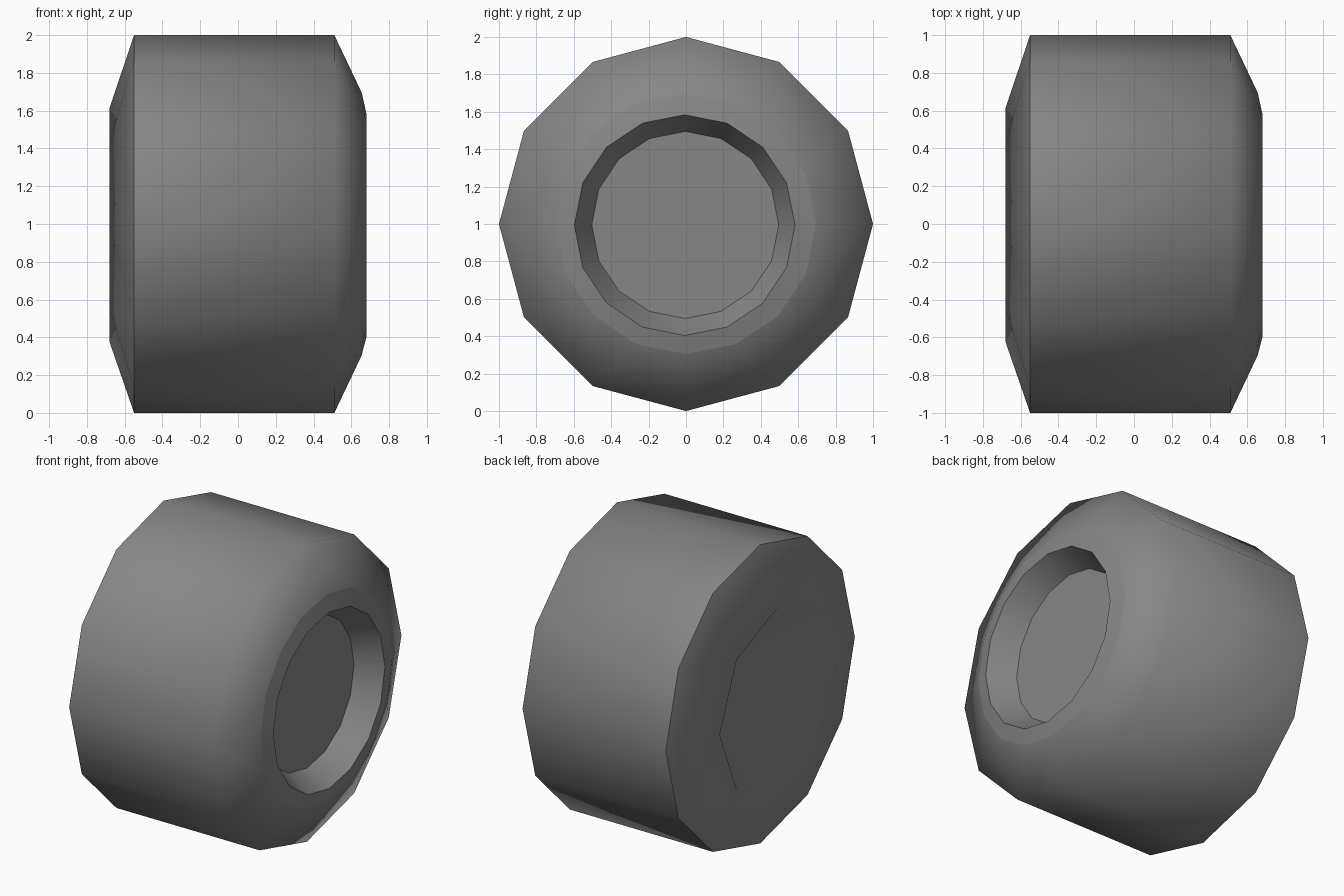
import bpy, bmesh, math

if "Cube" in bpy.data.objects:
    bpy.data.objects.remove(bpy.data.objects["Cube"])

# Wheel profile along the x axle: (x, radius, sides, hard edge, y shift, z shift)
RINGS = [
    (-0.68, 0.62, 8, False, -0.005, -0.005),  # inner hub rim
    (-0.55, 1.00, 12, True, 0, 0),            # inner shoulder
    (0.51, 1.00, 12, False, 0, 0),            # outer shoulder
    (0.655, 0.695, 16, True, 0, 0),           # sidewall end
    (0.68, 0.59, 16, True, -0.007, -0.006),   # rim lip
    (0.512, 0.50, 16, True, -0.004, -0.005),  # recessed hub floor
]
HUB_APEX_X = -0.13

rubber = bpy.data.materials.new("dark grey rubber")
rubber.diffuse_color = (0.24, 0.24, 0.24, 1)
rubber.use_nodes = True
rubber.node_tree.nodes["Principled BSDF"].inputs["Base Color"].default_value = rubber.diffuse_color

bm = bmesh.new()


def add_ring(x, r, n, dy, dz):
    return [bm.verts.new((x, dy + r * math.sin(2 * math.pi * i / n),
                          1 + dz + r * math.cos(2 * math.pi * i / n))) for i in range(n)]


def bridge(a, b):
    """Join two rings, using triangles where the side counts differ."""
    i = j = 0
    na, nb = len(a), len(b)
    while i < na or j < nb:
        va, vb = a[i % na], b[j % nb]
        if na == nb:
            bm.faces.new((va, a[(i + 1) % na], b[(j + 1) % nb], vb))
            i, j = i + 1, j + 1
        elif j >= nb or (i < na and (i + 1) / na <= (j + 1) / nb):
            bm.faces.new((va, a[(i + 1) % na], vb))
            i += 1
        else:
            bm.faces.new((va, b[(j + 1) % nb], vb))
            j += 1


# Tyre, rim and recess as one shell
rings = [add_ring(x, r, n, dy, dz) for x, r, n, _, dy, dz in RINGS]
for a, b in zip(rings, rings[1:]):
    bridge(a, b)
bm.faces.new(rings[-1])

# Hollow inner hub, sunk to a point on the axle
apex = bm.verts.new((HUB_APEX_X, 0, 1))
for i in range(8):
    bm.faces.new((rings[0][i], rings[0][(i + 1) % 8], apex))
bmesh.ops.recalc_face_normals(bm, faces=bm.faces[:])

# Smooth shading with hard edges on the marked rings
for f in bm.faces:
    f.smooth = True
for ring, (_, _, n, hard, _, _) in zip(rings, RINGS):
    for i in range(n):
        edge = bm.edges.get((ring[i], ring[(i + 1) % n]))
        edge.smooth = not hard

mesh = bpy.data.meshes.new("wheel")
bm.to_mesh(mesh)
bm.free()
mesh.materials.append(rubber)
wheel = bpy.data.objects.new("wheel", mesh)
bpy.context.collection.objects.link(wheel)
